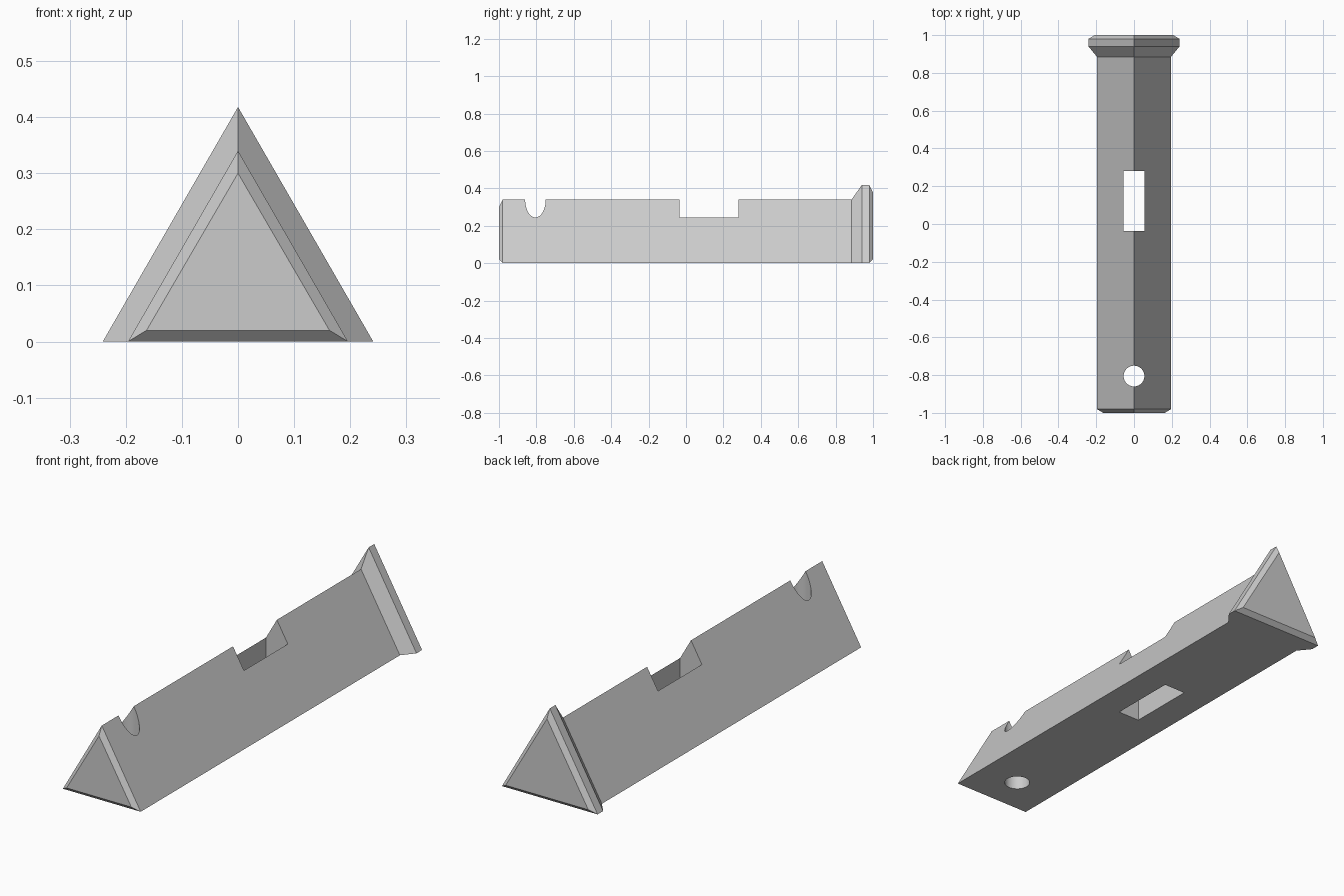
import bpy
import bmesh
import math

cube = bpy.data.objects.get("Cube")
if cube:
    bpy.data.objects.remove(cube, do_unlink=True)

# Plain grey
grey = bpy.data.materials.new("light grey")
grey.use_nodes = True
colour = (0.6, 0.6, 0.6, 1)
grey.diffuse_color = colour
grey.node_tree.nodes["Principled BSDF"].inputs["Base Color"].default_value = colour

# Triangular bar with chamfered ends and a flared head:
# y, half width, base height, apex height
sections = [
    (-1.0, 0.163, 0.02, 0.30),
    (-0.98, 0.196, 0.0, 0.34),
    (0.885, 0.196, 0.0, 0.34),
    (0.94, 0.241, 0.0, 0.418),
    (0.98, 0.241, 0.0, 0.418),
    (1.0, 0.208, 0.02, 0.378),
]
bm = bmesh.new()
rings = [[bm.verts.new(p) for p in ((-w, y, low), (w, y, low), (0, y, top))]
         for y, w, low, top in sections]
for a, b in zip(rings, rings[1:]):
    for i in range(3):
        j = (i + 1) % 3
        bm.faces.new((a[i], a[j], b[j], b[i]))
bm.faces.new(rings[0])
bm.faces.new(rings[-1])
bmesh.ops.recalc_face_normals(bm, faces=bm.faces)
mesh = bpy.data.meshes.new("triangular_bar")
bm.to_mesh(mesh)
bm.free()
mesh.materials.append(grey)
bar = bpy.data.objects.new("triangular_bar", mesh)
bpy.context.collection.objects.link(bar)


def cut(cutter, name):
    """Cut a helper shape through the bar, then remove the helper."""
    cutter.name = name
    cutter.hide_render = True
    cutter.data.materials.append(grey)
    bpy.context.view_layer.objects.active = bar
    mod = bar.modifiers.new(name, 'BOOLEAN')
    mod.operation = 'DIFFERENCE'
    mod.solver = 'EXACT'
    mod.object = cutter
    bpy.ops.object.modifier_apply(modifier=name)
    bpy.data.objects.remove(cutter, do_unlink=True)


# Rectangular slot through the middle
bpy.ops.mesh.primitive_cube_add(size=1, location=(0, 0.122, 0.2))
slot = bpy.context.object
slot.scale = (0.11, 0.316, 1)
bpy.context.view_layer.update()
cut(slot, "slot_cutter")

# Round hole near the front
bpy.ops.mesh.primitive_cylinder_add(vertices=64, radius=0.055, depth=1,
                                    location=(0, -0.805, 0.2))
cut(bpy.context.object, "hole_cutter")

# Smooth hole wall, crisp edges
bpy.ops.object.select_all(action='DESELECT')
bar.select_set(True)
bpy.context.view_layer.objects.active = bar
bpy.ops.object.shade_smooth_by_angle(angle=math.radians(20))
